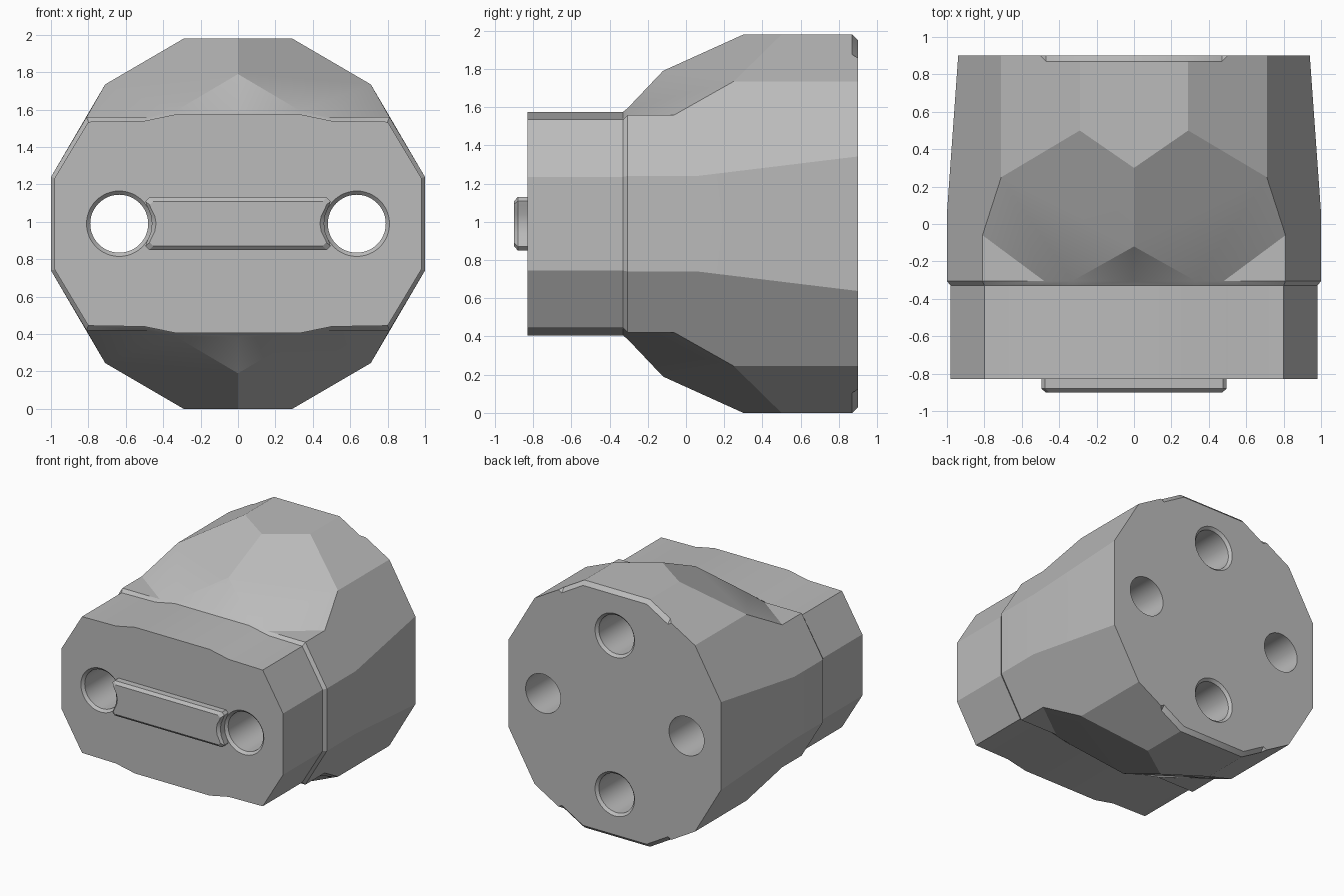
import bpy, bmesh, math
from mathutils import Vector

MID = 0.99          # height of the symmetry plane
HOLE_X, HOLE_R = 0.635, 0.155

cube = bpy.data.objects.get("Cube")
if cube:
    bpy.data.objects.remove(cube, do_unlink=True)

grey = bpy.data.materials.new("plain grey")
grey.use_nodes = True
grey.diffuse_color = (0.5, 0.5, 0.5, 1)
grey.node_tree.nodes["Principled BSDF"].inputs["Base Color"].default_value = (0.5, 0.5, 0.5, 1)


def make_object(name, bm, facing_front=None):
    """Turn a bmesh into an object centred on the symmetry plane."""
    bmesh.ops.recalc_face_normals(bm, faces=bm.faces[:])
    if facing_front and facing_front.normal.y > 0:
        bmesh.ops.reverse_faces(bm, faces=bm.faces[:])
    mesh = bpy.data.meshes.new(name)
    bm.to_mesh(mesh)
    bm.free()
    mesh.materials.append(grey)
    obj = bpy.data.objects.new(name, mesh)
    bpy.context.collection.objects.link(obj)
    obj.location.z = MID
    return obj


def activate(obj):
    bpy.ops.object.select_all(action="DESELECT")
    obj.select_set(True)
    bpy.context.view_layer.objects.active = obj


def loft(bm, rings, closed=True, caps=True):
    """Skin rings of vertices with quads."""
    n = len(rings[0])
    for a, b in zip(rings, rings[1:]):
        for i in range(n if closed else n - 1):
            j = (i + 1) % n
            bm.faces.new((a[i], a[j], b[j], b[i]))
    if caps:
        bm.faces.new(rings[0])
        bm.faces.new(rings[-1])


# Body: one upper quarter, mirrored across x and the middle height
bm = bmesh.new()


def v(x, y, h):
    return bm.verts.new((x, y, h))


def section(y, pts):
    return [v(x, y, h) for x, h in pts]


block = [(.98, 0), (.98, .245), (.80, .545), (.5, .55), (.33, .585), (0, .585)]
flange = [(1, 0), (1, .25), (.81, .57), (.48, .57), (.33, .605), (0, .605)]
a, b, c = section(-.83, block), section(-.33, block), section(-.305, flange)
loft(bm, [a, b, c], closed=False, caps=False)
front = bm.faces.new([v(0, -.83, 0)] + a)

# Side panels and shoulder points
side_mid, side_top = v(1, .06, 0), v(1, .06, .25)
rear_mid, rear_top = v(.94, .9, 0), v(.94, .9, .352)
ledge_front, ledge_back = v(.81, -.2, .57), v(.81, -.06, .57)
shoulder, rear_shoulder = v(.71, .25, .745), v(.71, .9, .745)
brow, crest, crest_side = v(0, -.12, .8), v(0, .3, .99), v(.29, .5, .99)

# Chamfered lip on the rear edge
lip = [v(0, .87, .99), v(.29, .87, .99), v(.47, .87, .885), v(.5, .9, .867)]
rim = [v(0, .9, .96), v(.282, .9, .96), v(.47, .9, .85)]

for face in (
    (c[0], c[1], side_top, side_mid),
    (side_mid, side_top, rear_top, rear_mid),
    (c[1], c[2], ledge_front, ledge_back, shoulder, rear_shoulder, rear_top, side_top),
    (shoulder, crest_side, lip[1], lip[2], lip[3], rear_shoulder),
    (crest, crest_side, lip[1], lip[0]),
    (brow, crest, crest_side), (brow, crest_side, shoulder),
    (brow, c[4], c[5]), (brow, c[4], shoulder), (c[4], c[3], shoulder),
    (c[3], ledge_back, shoulder), (c[3], ledge_front, ledge_back),
    (c[3], c[2], ledge_front),
    (lip[0], lip[1], rim[1], rim[0]), (lip[1], lip[2], rim[2], rim[1]),
    (lip[2], lip[3], rim[2]),
    (v(0, .9, 0), rear_mid, rear_top, rear_shoulder, lip[3], rim[2], rim[1], rim[0]),
):
    bm.faces.new(face)
body = make_object("body", bm, front)
mirror = body.modifiers.new("Mirror", "MIRROR")
mirror.use_axis = (True, False, True)
activate(body)
bpy.ops.object.modifier_apply(modifier=mirror.name)


# Holes: two through the sides, two blind ones at the rear
def drill(x, h, profile, segments=48):
    bm = bmesh.new()
    rings = []
    for r, y in profile:
        angles = [math.tau * i / segments for i in range(segments)]
        rings.append([bm.verts.new((x + r * math.cos(t), y, h + r * math.sin(t)))
                      for t in angles])
    loft(bm, rings)
    cutter = make_object("hole_cutter", bm)
    cutter.hide_render = True
    cut = body.modifiers.new("Hole", "BOOLEAN")
    cut.operation, cut.solver, cut.object = "DIFFERENCE", "EXACT", cutter
    activate(body)
    bpy.ops.object.modifier_apply(modifier=cut.name)
    bpy.data.objects.remove(cutter, do_unlink=True)


for side in (-1, 1):
    drill(side * HOLE_X, 0, [(.195, -.85), (HOLE_R, -.81), (HOLE_R, 1)])
    drill(0, side * HOLE_X, [(HOLE_R, .35), (HOLE_R, .88), (.195, .92)])

# Raised front bar with ends hollowed around the holes
bm = bmesh.new()
quarter = [(.46, 0), (.467, .05), (.488, .098), (.495, .12), (.475, .14)]
half = [(x, -h) for x, h in quarter[:0:-1]] + quarter
outline = half + [(-x, h) for x, h in reversed(half)]
center = Vector((0, 0))
rings = []
for y, inset in ((-.82, 0), (-.88, 0), (-.9, .022)):
    rings.append([bm.verts.new((x - math.copysign(inset, x), y,
                                h * (1 - inset / .14))) for x, h in outline])
loft(bm, rings)
bar = make_object("front_bar", bm)

for obj in (body, bar):
    activate(obj)
    bpy.ops.object.shade_smooth_by_angle(angle=math.radians(22))
